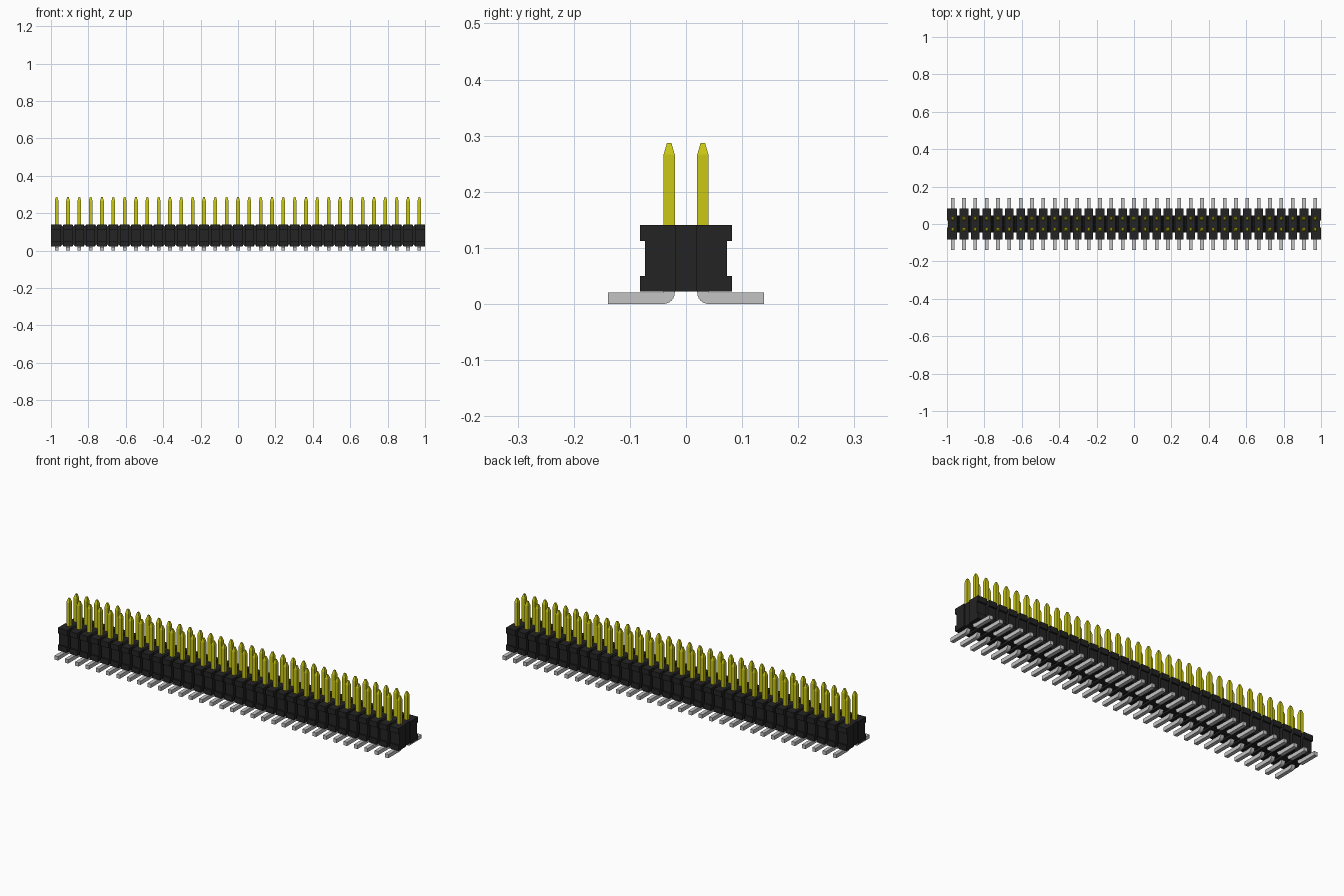
import bpy, bmesh, math
from mathutils import Vector

if "Cube" in bpy.data.objects:
    bpy.data.objects.remove(bpy.data.objects["Cube"], do_unlink=True)

COUNT = 33
PITCH = 2 / COUNT
ROW = 0.03            # distance of each pin row from the middle
PIN = 0.01            # half thickness of a pin
Z0, Z1 = 0.022, 0.141  # bottom and top of the plastic body
GAP = 0.007           # half width of the slot between cells
columns = [(i + 0.5) * PITCH - 1 for i in range(COUNT)]


def material(name, color, metallic=0.0):
    m = bpy.data.materials.new(name)
    m.use_nodes = True
    m.diffuse_color = (*color, 1)
    bsdf = m.node_tree.nodes["Principled BSDF"]
    bsdf.inputs["Base Color"].default_value = (*color, 1)
    bsdf.inputs["Roughness"].default_value = 0.5
    return m


def prism(bm, points, axis, a, b):
    """Extrude a closed 2D outline along x or y, from a to b."""
    def place(p, t):
        return Vector((t, p[0], p[1])) if axis == "x" else Vector((p[0], t, p[1]))
    low = [bm.verts.new(place(p, a)) for p in points]
    high = [bm.verts.new(place(p, b)) for p in points]
    bm.faces.new(low)
    bm.faces.new(high[::-1])
    for i in range(len(points)):
        j = (i + 1) % len(points)
        bm.faces.new((low[i], high[i], high[j], low[j]))


def finish(bm, name, mat):
    bmesh.ops.recalc_face_normals(bm, faces=bm.faces)
    mesh = bpy.data.meshes.new(name)
    bm.to_mesh(mesh)
    bm.free()
    mesh.materials.append(mat)
    obj = bpy.data.objects.new(name, mesh)
    bpy.context.collection.objects.link(obj)
    return obj


black = material("black plastic", (0.017, 0.017, 0.017))
gold = material("yellow contact", (0.60, 0.58, 0.008))
tin = material("grey solder tail", (0.56, 0.55, 0.55))

# Plastic body: waisted cells joined by narrower grooved webs
half = [(0.082, Z0), (0.082, 0.05), (0.073, 0.05),
        (0.073, 0.112), (0.082, 0.112), (0.082, Z1)]
section = half + [(-y, z) for y, z in reversed(half)]
END = 0.006
body = bmesh.new()
for i, x in enumerate(columns):
    a = x - PITCH / 2 + (GAP if i else END)
    b = x + PITCH / 2 - (GAP if i < COUNT - 1 else END)
    prism(body, section, "x", a, b)
    if i < COUNT - 1:
        m = x + PITCH / 2
        groove = 0.012
        web = [(m - GAP, Z0), (m, Z0 + groove), (m + GAP, Z0),
               (m + GAP, Z1), (m, Z1 - groove), (m - GAP, Z1)]
        prism(body, web, "y", -0.045, 0.045)
# Raised end plates leave a shallow slot between the rows
for side in (-1, 1):
    for row in (-1, 1):
        plate = [(row * y, z) for y, z in half + [(0.018, Z1), (0.018, Z0)]]
        prism(body, plate, "x", side * (1 - END), side)
finish(body, "header_body", black)

# Square contacts with tapered tips
contacts = bmesh.new()
levels = [(Z1 - 0.005, PIN), (0.266, PIN), (0.287, 0.004)]
for x in columns:
    for y in (-ROW, ROW):
        rings = [[contacts.verts.new((x + sx * r, y + sy * r, z))
                  for sx, sy in ((-1, -1), (1, -1), (1, 1), (-1, 1))]
                 for z, r in levels]
        contacts.faces.new(rings[0][::-1])
        contacts.faces.new(rings[-1])
        for lo, hi in zip(rings, rings[1:]):
            for k in range(4):
                n = (k + 1) % 4
                contacts.faces.new((lo[k], lo[n], hi[n], hi[k]))
finish(contacts, "contact_pins", gold)

# Solder tails: bent at the heel, flat on the board
INNER, BEND = ROW - PIN, 0.02
heel = [(INNER + BEND * (1 - math.cos(t)), BEND * (1 - math.sin(t)))
        for t in (math.pi / 2 * k / 6 for k in range(7))]
tail = [(INNER, Z0 + 0.004)] + heel + [(0.139, 0), (0.139, 0.02),
                                       (ROW + PIN, 0.02), (ROW + PIN, Z0 + 0.004)]
tails = bmesh.new()
for x in columns:
    for row in (-1, 1):
        prism(tails, [(row * y, z) for y, z in tail], "x", x - PIN, x + PIN)
finish(tails, "solder_tails", tin)
